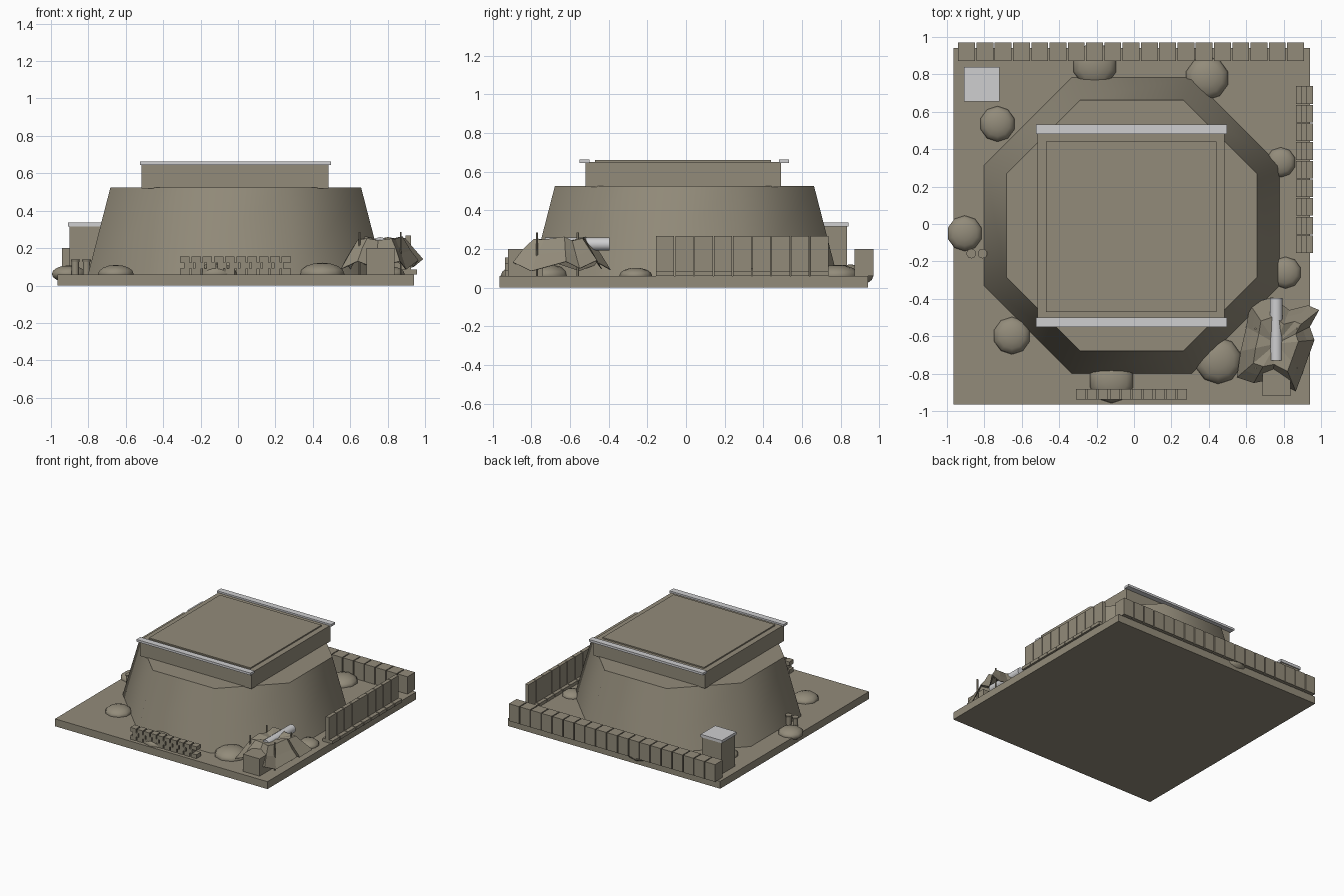
import bpy, bmesh, math, random
from mathutils import Matrix

random.seed(4)
if "Cube" in bpy.data.objects:
    bpy.data.objects.remove(bpy.data.objects["Cube"])


def material(name, rgb):
    m = bpy.data.materials.new(name)
    m.use_nodes = True
    m.diffuse_color = (*rgb, 1)
    m.node_tree.nodes["Principled BSDF"].inputs["Base Color"].default_value = (*rgb, 1)
    return m


EARTH = material("olive_earth", (0.29, 0.26, 0.195))
METAL = material("pale_metal", (0.62, 0.62, 0.63))


def finish(bm, name, mat=EARTH, smooth=None):
    bmesh.ops.recalc_face_normals(bm, faces=bm.faces)
    me = bpy.data.meshes.new(name)
    bm.to_mesh(me)
    bm.free()
    me.materials.append(mat)
    ob = bpy.data.objects.new(name, me)
    bpy.context.scene.collection.objects.link(ob)
    if smooth:
        bpy.ops.object.select_all(action="DESELECT")
        ob.select_set(True)
        bpy.context.view_layer.objects.active = ob
        bpy.ops.object.shade_smooth_by_angle(angle=math.radians(smooth))
    return ob


def add_box(bm, x, y, z):
    """Box from (low, high) pairs."""
    ranges = (x, y, z)
    mid = [(a + b) / 2 for a, b in ranges]
    size = [b - a for a, b in ranges]
    bmesh.ops.create_cube(bm, size=1, matrix=Matrix.Translation(mid) @ Matrix.Diagonal((*size, 1)))


def box(name, x, y, z, mat=EARTH):
    bm = bmesh.new()
    add_box(bm, x, y, z)
    return finish(bm, name, mat)


def add_cylinder(bm, x, y, z0, z1, r0, r1=None, sides=10):
    bmesh.ops.create_cone(bm, cap_ends=True, segments=sides, radius1=r0,
                          radius2=r0 if r1 is None else r1, depth=z1 - z0,
                          matrix=Matrix.Translation((x, y, (z0 + z1) / 2)))


def loft(bm, rings, cap_ends=True):
    loops = [[bm.verts.new(p) for p in ring] for ring in rings]
    for a, b in zip(loops, loops[1:]):
        for i in range(len(a)):
            j = (i + 1) % len(a)
            bm.faces.new((a[i], a[j], b[j], b[i]))
    if cap_ends:
        bm.faces.new(loops[0])
        bm.faces.new(loops[-1])
    return loops


# Ground slab
GROUND = 0.06
box("ground_slab", (-0.965, 0.94), (-0.965, 0.94), (0, GROUND))


# Sloped eight-sided mound
def octagon(half, corner, z):
    quarter = [(half, -corner), (half, corner)]
    pts = []
    for turn in range(4):
        for x, y in quarter:
            for _ in range(turn):
                x, y = -y, x
            pts.append((x - 0.012, y - 0.008, z))
    return pts


bm = bmesh.new()
loft(bm, [octagon(0.79, 0.323, GROUND), octagon(0.67, 0.277, 0.525)])
finish(bm, "mound", smooth=60)

# Roof block with its top panel and metal edge strips
box("roof_block", (-0.515, 0.485), (-0.52, 0.49), (0.52, 0.65))
box("roof_panel", (-0.47, 0.44), (-0.47, 0.44), (0.65, 0.66))
for name, y in (("front", -0.525), ("back", 0.507)):
    box(name + "_roof_strip", (-0.525, 0.498), (y - 0.025, y + 0.025), (0.645, 0.663), METAL)

# Metal-capped hut in the back corner
box("hut", (-0.902, -0.728), (0.663, 0.832), (GROUND, 0.315))
box("hut_cap", (-0.91, -0.72), (0.655, 0.84), (0.315, 0.338), METAL)

# Row of blocks along the back
bm = bmesh.new()
for i in range(19):
    x = -0.94 + i * 0.0977
    add_box(bm, (x, x + 0.09), (0.872, 0.97), (GROUND, 0.2))
finish(bm, "back_block_wall")

# Upright wall panels standing on feet
bm = bmesh.new()
for i in range(9):
    y = -0.155 + i * 0.0997
    span = (y, y + 0.094)
    add_box(bm, (0.867, 0.957), span, (GROUND, 0.085))
    add_box(bm, (0.895, 0.925), span, (0.085, 0.267))
finish(bm, "side_panel_wall")

# Low staggered brick wall at the front
bm = bmesh.new()
for row in range(3):
    z = GROUND + row * 0.032
    shift = 0.02 if row == 1 else 0
    count = 9 if row == 1 else 10
    for i in range(count):
        x = -0.31 + shift + i * 0.0603
        add_box(bm, (x, x + 0.051), (-0.937, -0.882), (z, z + 0.032))
finish(bm, "front_brick_wall")

# Flattened boulders
boulders = [(-0.21, 0.85, 0.12), (0.39, 0.78, 0.117), (-0.73, 0.535, 0.095),
            (-0.905, -0.05, 0.095), (0.785, 0.33, 0.08), (0.81, -0.26, 0.085),
            (0.45, -0.73, 0.125), (-0.653, -0.597, 0.1), (-0.12, -0.838, 0.12)]
for x, y, r in boulders:
    bm = bmesh.new()
    place = Matrix.Translation((x, y, GROUND + 0.002)) @ Matrix.Diagonal((r, r, r * 0.48, 1))
    bmesh.ops.create_uvsphere(bm, u_segments=10, v_segments=8, radius=1, matrix=place)
    finish(bm, "boulder", smooth=60)

# Two small drums with flared rims
for x in (-0.87, -0.81):
    bm = bmesh.new()
    add_cylinder(bm, x, -0.158, GROUND, 0.125, 0.02)
    add_cylinder(bm, x, -0.158, 0.125, 0.14, 0.022, 0.026)
    finish(bm, "drum", smooth=40)

# Draped net: sagging centre, raised shoulder ring, ragged hem
hem = [(0.55, -0.82), (0.64, -0.85), (0.74, -0.83), (0.865, -0.895), (0.9, -0.8),
       (0.965, -0.62), (0.94, -0.55), (0.99, -0.46), (0.93, -0.435), (0.83, -0.46),
       (0.74, -0.39), (0.62, -0.43), (0.6, -0.55), (0.57, -0.68)]
cx, cy = 0.76, -0.64


def net_ring(scale, z, wave):
    return [(cx + (x - cx) * scale, cy + (y - cy) * scale,
             z + (wave if i % 2 else -wave) + random.uniform(-0.008, 0.008))
            for i, (x, y) in enumerate(hem)]


bm = bmesh.new()
loops = loft(bm, [net_ring(1, 0.115, 0.022), net_ring(0.8, 0.18, 0.012),
                  net_ring(0.58, 0.25, 0.008)], cap_ends=False)
centre = bm.verts.new((cx, cy, 0.235))
for i, v in enumerate(loops[-1]):
    bm.faces.new((v, loops[-1][(i + 1) % len(hem)], centre))
net = finish(bm, "draped_net")
net.modifiers.new("thickness", "SOLIDIFY").thickness = 0.004

# Poles holding up the net
bm = bmesh.new()
for x in (0.65, 0.87):
    for y in (-0.77, -0.56):
        add_cylinder(bm, x, y, GROUND, 0.285, 0.006, sides=6)
finish(bm, "net_poles")

# Metal tube poking out of the net, and a crate under its front
bm = bmesh.new()
bmesh.ops.create_cone(bm, cap_ends=True, segments=16, radius1=0.034, radius2=0.034, depth=0.335,
                      matrix=Matrix.Translation((0.76, -0.562, 0.225)) @ Matrix.Rotation(math.pi / 2, 4, "X"))
finish(bm, "metal_tube", METAL, smooth=40)
box("crate", (0.688, 0.838), (-0.92, -0.74), (GROUND, 0.2))
